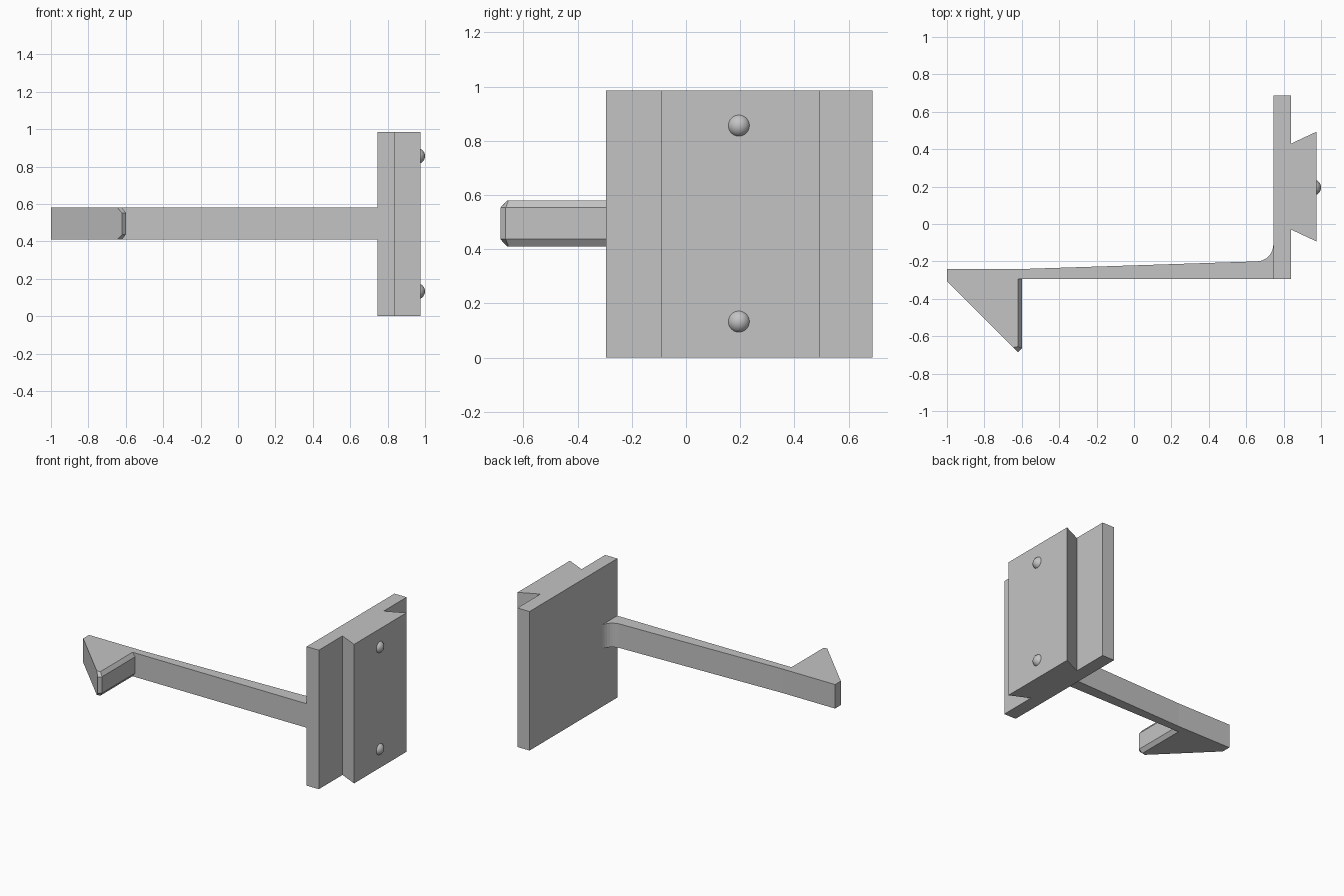
import bpy, bmesh, math
from mathutils import Matrix

if "Cube" in bpy.data.objects:
    bpy.data.objects.remove(bpy.data.objects["Cube"], do_unlink=True)

grey = bpy.data.materials.new("plain_grey")
grey.use_nodes = True
colour = (0.55, 0.55, 0.55, 1)
grey.diffuse_color = colour
grey.node_tree.nodes["Principled BSDF"].inputs["Base Color"].default_value = colour


def finish(bm, name):
    bmesh.ops.recalc_face_normals(bm, faces=bm.faces)
    mesh = bpy.data.meshes.new(name)
    bm.to_mesh(mesh)
    bm.free()
    mesh.materials.append(grey)
    obj = bpy.data.objects.new(name, mesh)
    bpy.context.collection.objects.link(obj)
    return obj


def stack(name, layers):
    """Join outlines of equal length, given as (z, points), from bottom to top."""
    bm = bmesh.new()
    rings = [[bm.verts.new((x, y, z)) for x, y in pts] for z, pts in layers]
    for low, high in zip(rings, rings[1:]):
        for i in range(len(low)):
            j = (i + 1) % len(low)
            bm.faces.new((low[i], low[j], high[j], high[i]))
    bm.faces.new(rings[0])
    bm.faces.new(rings[-1])
    return finish(bm, name)


# Mounting plate with its dovetail rail
plate = [(0.745, -0.295), (0.84, -0.295), (0.84, -0.03), (0.975, -0.093),
         (0.975, 0.493), (0.84, 0.43), (0.84, 0.688), (0.745, 0.688)]
stack("dovetail_plate", [(0, plate), (0.985, plate)])

# Arm with a filleted root and a barbed hook, chamfered at the barb
radius = 0.09
fillet = [(0.655 + radius * math.cos(a), -0.11 - radius * math.sin(a))
          for a in (math.radians(90 * i / 8) for i in range(9))]
back = [(0.745, -0.295)] + fillet + [(-0.58, -0.24), (-1, -0.24), (-1, -0.305)]
full = back + [(-0.62, -0.685), (-0.6, -0.665), (-0.6, -0.295)]
inset = back + [(-0.645, -0.66), (-0.62, -0.655), (-0.62, -0.295)]
stack("hook_arm", [(0.41, inset), (0.437, full), (0.553, full), (0.58, inset)])

# Round locating bumps on the rail
for name, z in (("lower_bump", 0.133), ("upper_bump", 0.856)):
    bm = bmesh.new()
    turn = Matrix.Translation((0.957, 0.195, z)) @ Matrix.Rotation(math.pi / 2, 4, "Y")
    bmesh.ops.create_uvsphere(bm, u_segments=32, v_segments=16, radius=0.043, matrix=turn)
    bump = finish(bm, name)
    for face in bump.data.polygons:
        face.use_smooth = True
